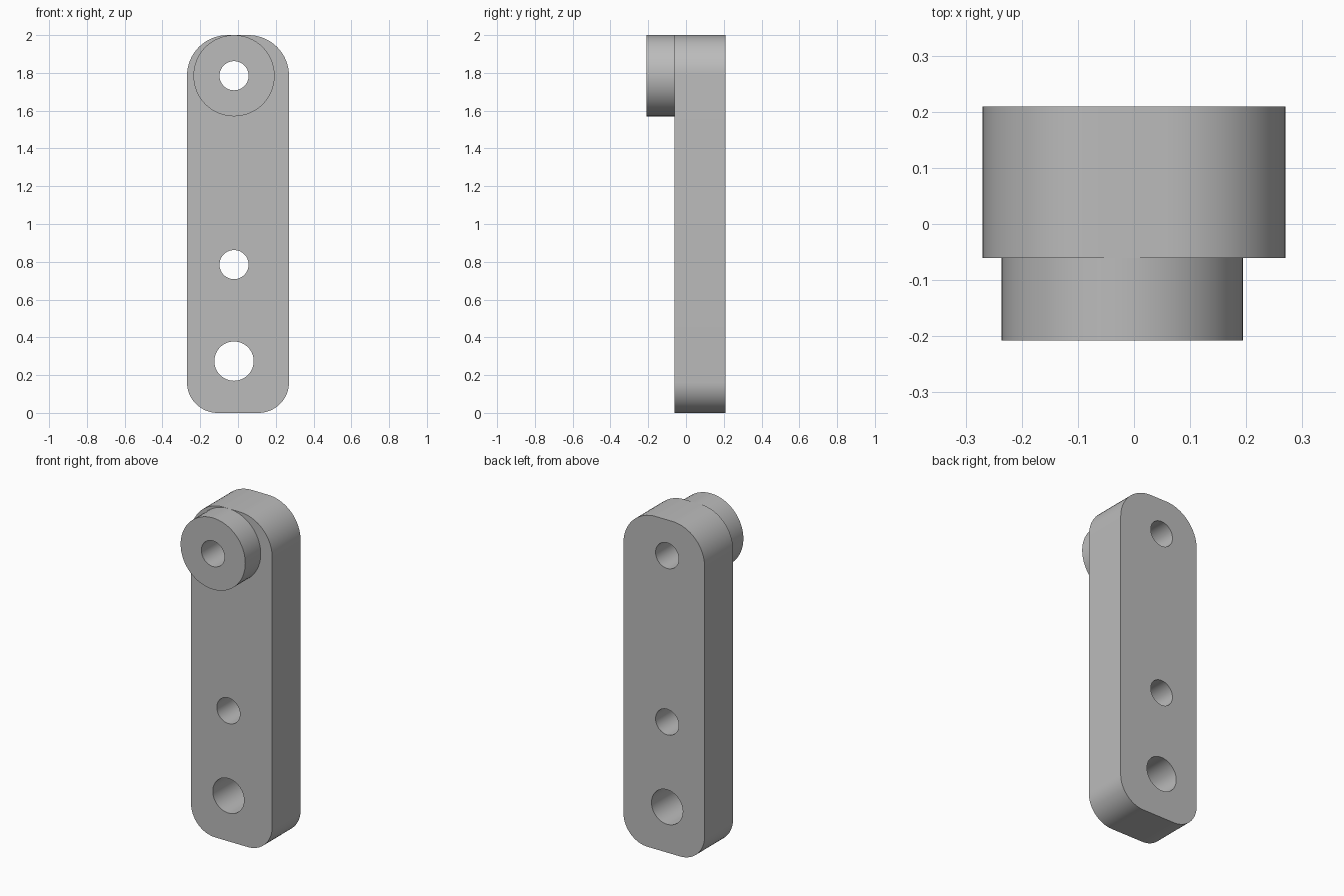
import bpy, bmesh
from math import sin, cos, pi, radians

cube = bpy.data.objects.get("Cube")
if cube:
    bpy.data.objects.remove(cube, do_unlink=True)

grey = bpy.data.materials.new("plain grey")
grey.use_nodes = True
colour = (0.5, 0.5, 0.5, 1)
grey.diffuse_color = colour
grey.node_tree.nodes["Principled BSDF"].inputs["Base Color"].default_value = colour


def arc(x, z, radius, start, end, steps):
    """Points along an arc, angles in quarter turns."""
    angles = [(start + (end - start) * i / steps) * pi / 2 for i in range(steps + 1)]
    return [(x + radius * cos(a), z + radius * sin(a)) for a in angles]


def circle(x, z, radius):
    return arc(x, z, radius, 0, 4, 64)[:-1]


def extruded(name, loops, front, back):
    """Solid from an outline and its holes, extruded from front to back along y."""
    curve = bpy.data.curves.new(name, "CURVE")
    curve.dimensions = "2D"
    curve.fill_mode = "BOTH"
    curve.extrude = (back - front) / 2
    for loop in loops:
        spline = curve.splines.new("POLY")
        spline.points.add(len(loop) - 1)
        for point, (x, z) in zip(spline.points, loop):
            point.co = (x, z, 0, 1)
        spline.use_cyclic_u = True
    obj = bpy.data.objects.new(name, curve)
    bpy.context.collection.objects.link(obj)
    obj.rotation_euler.x = radians(90)
    obj.location.y = (front + back) / 2
    bpy.ops.object.select_all(action="DESELECT")
    obj.select_set(True)
    bpy.context.view_layer.objects.active = obj
    bpy.ops.object.convert(target="MESH")
    obj = bpy.context.object

    # Weld the caps to the walls
    bm = bmesh.new()
    bm.from_mesh(obj.data)
    bmesh.ops.remove_doubles(bm, verts=bm.verts, dist=0.0001)
    bmesh.ops.recalc_face_normals(bm, faces=bm.faces)
    bm.to_mesh(obj.data)
    bm.free()
    obj.data.materials.clear()
    obj.data.materials.append(grey)
    bpy.ops.object.shade_smooth_by_angle(angle=radians(30))
    return obj


half_width, height = 0.27, 2.0
top_r, bottom_r = 0.215, 0.162
hole_x, boss_z = -0.021, 1.785
pivot_hole = circle(hole_x, boss_z, 0.077)

# Plate outline with rounded corners, then its three holes
outline = []
for quarter, (side, z, r) in enumerate([
        (1, height - top_r, top_r), (-1, height - top_r, top_r),
        (-1, bottom_r, bottom_r), (1, bottom_r, bottom_r)]):
    outline += arc(side * (half_width - r), z, r, quarter, quarter + 1, 16)
extruded("arm_plate",
         [outline, pivot_hole, circle(hole_x, 0.785, 0.077), circle(hole_x, 0.274, 0.104)],
         -0.061, 0.209)

# Round boss on the front, sharing the upper hole
extruded("pivot_boss", [circle(hole_x, boss_z, 0.215), pivot_hole], -0.208, -0.061)
